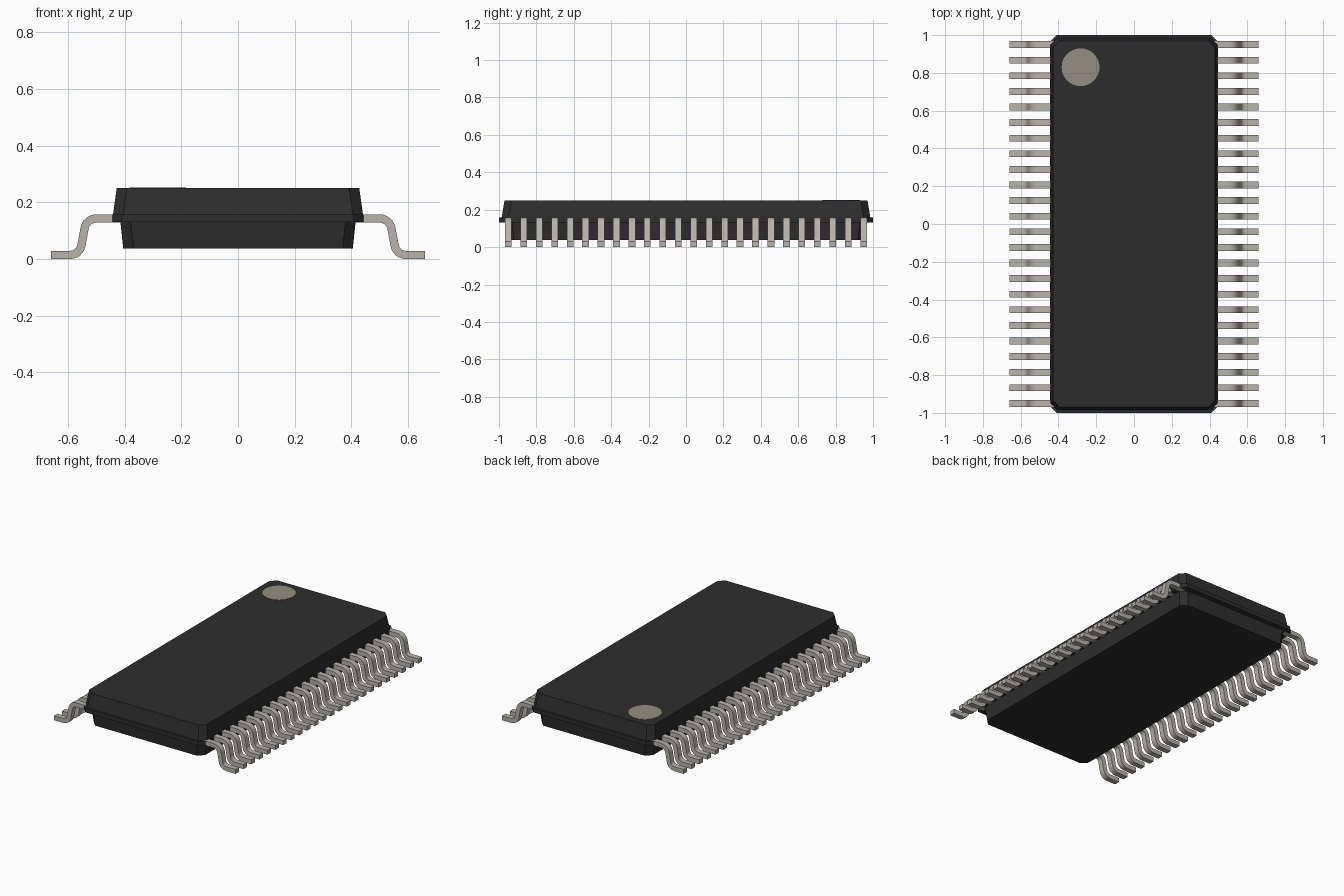
import bpy, bmesh
from math import sin, cos, radians

cube = bpy.data.objects.get("Cube")
if cube:
    bpy.data.objects.remove(cube, do_unlink=True)


def material(name, rgb):
    m = bpy.data.materials.new(name)
    m.use_nodes = True
    m.diffuse_color = (*rgb, 1)
    m.node_tree.nodes["Principled BSDF"].inputs["Base Color"].default_value = (*rgb, 1)
    return m


black = material("black plastic", (0.027, 0.027, 0.027))
metal = material("tinned metal", (0.48, 0.455, 0.41))
dot_grey = material("marker grey", (0.30, 0.275, 0.225))


def add_object(name, bm, mat):
    bmesh.ops.recalc_face_normals(bm, faces=bm.faces)
    mesh = bpy.data.meshes.new(name)
    bm.to_mesh(mesh)
    bm.free()
    mesh.materials.append(mat)
    ob = bpy.data.objects.new(name, mesh)
    bpy.context.collection.objects.link(ob)
    return ob


def chamfered_block(name, levels, cut=0.036):
    """Loft of chamfered rectangles; each level is (half x, half y, z)."""
    bm = bmesh.new()
    rings = []
    for hx, hy, z in levels:
        outline = [(hx, cut - hy), (hx, hy - cut), (hx - cut, hy), (cut - hx, hy),
                   (-hx, hy - cut), (-hx, cut - hy), (cut - hx, -hy), (hx - cut, -hy)]
        rings.append([bm.verts.new((x, y, z)) for x, y in outline])
    for a, b in zip(rings, rings[1:]):
        for i in range(8):
            j = (i + 1) % 8
            bm.faces.new((a[i], a[j], b[j], b[i]))
    bm.faces.new(rings[0])
    bm.faces.new(rings[-1])
    return add_object(name, bm, black)


# Moulded case: narrower lower half, parting band, tapered upper half
chamfered_block("case", [
    (0.405, 0.955, 0.037), (0.415, 0.965, 0.131), (0.446, 1.0, 0.131),
    (0.446, 1.0, 0.157), (0.441, 0.986, 0.157), (0.428, 0.970, 0.25)])

# Round pin-one marker on the top
bm = bmesh.new()
bmesh.ops.create_cone(bm, cap_ends=True, segments=48, radius1=0.1, radius2=0.1, depth=0.004)
marker = add_object("pin_one_marker", bm, dot_grey)
marker.location = (-0.283, 0.83, 0.25)

# Gull-wing lead: path points with their normals, thickened to a strip
HALF_T, WIDTH, COUNT, PITCH, TILT = 0.0145, 0.036, 24, 0.0826, 10
path = [(0.40, 0.143, 90)]
for k in range(7):
    a = 90 - (90 - TILT) * k / 6
    path.append((0.50 + 0.042 * cos(radians(a)), 0.101 + 0.042 * sin(radians(a)), a))
for k in range(7):
    a = TILT + (90 - TILT) * k / 6
    path.append((0.592 - 0.04 * cos(radians(a)), 0.0545 - 0.04 * sin(radians(a)), a))
path.append((0.66, 0.0145, 90))

bm = bmesh.new()
rings = []
for x, z, a in path:
    dx, dz = HALF_T * cos(radians(a)), HALF_T * sin(radians(a))
    y0 = -PITCH * (COUNT - 1) / 2
    rings.append([bm.verts.new((x + s * dx, y0 + t * WIDTH / 2, z + s * dz))
                  for s, t in ((1, -1), (1, 1), (-1, 1), (-1, -1))])
for a, b in zip(rings, rings[1:]):
    for i in range(4):
        j = (i + 1) % 4
        bm.faces.new((a[i], a[j], b[j], b[i]))
bm.faces.new(rings[0])
bm.faces.new(rings[-1])
leads = add_object("leads", bm, metal)

# Smooth bends with sharp strip edges
bpy.ops.object.select_all(action='DESELECT')
leads.select_set(True)
bpy.context.view_layer.objects.active = leads
bpy.ops.object.shade_smooth_by_angle(angle=radians(35))

# Repeat along the case and mirror to the other side
row = leads.modifiers.new("row", 'ARRAY')
row.count = COUNT
row.use_relative_offset = False
row.use_constant_offset = True
row.constant_offset_displace = (0, PITCH, 0)
mirror = leads.modifiers.new("both_sides", 'MIRROR')
mirror.use_axis = (True, False, False)
